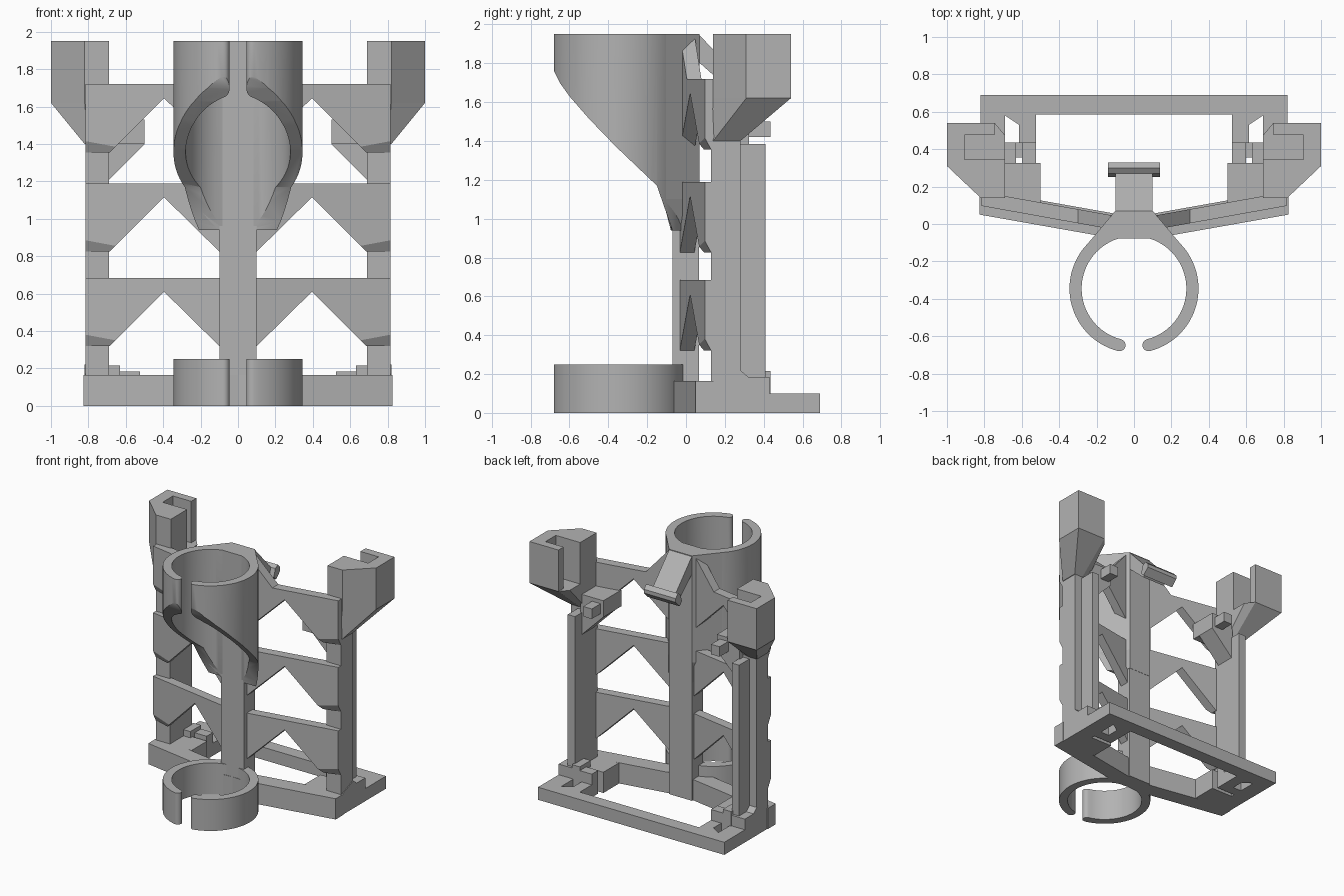
import bpy, bmesh, math
from mathutils import Vector

cube = bpy.data.objects.get("Cube")
if cube:
    bpy.data.objects.remove(cube, do_unlink=True)

grey = bpy.data.materials.new("plain_grey")
grey.use_nodes = True
grey.diffuse_color = (0.45, 0.45, 0.45, 1)
grey.node_tree.nodes["Principled BSDF"].inputs["Base Color"].default_value = grey.diffuse_color


def finish(name, bm, mirror=False):
    bmesh.ops.recalc_face_normals(bm, faces=bm.faces)
    mesh = bpy.data.meshes.new(name)
    bm.to_mesh(mesh)
    bm.free()
    mesh.materials.append(grey)
    obj = bpy.data.objects.new(name, mesh)
    bpy.context.collection.objects.link(obj)
    if mirror:
        mod = obj.modifiers.new("Mirror", "MIRROR")
        mod.use_mirror_merge = False
    return obj


def loft(rings):
    """Skin closed rings of equal length and cap both ends."""
    bm = bmesh.new()
    rows = [[bm.verts.new(p) for p in ring] for ring in rings]
    n = len(rows[0])
    for a, b in zip(rows, rows[1:]):
        for i in range(n):
            j = (i + 1) % n
            bm.faces.new((a[i], a[j], b[j], b[i]))
    bm.faces.new(rows[0])
    bm.faces.new(rows[-1])
    return bm


def prism(pts, axis, lo, hi):
    place = {"x": lambda a, b, h: (h, a, b),
             "y": lambda a, b, h: (a, h, b),
             "z": lambda a, b, h: (a, b, h)}[axis]
    return loft([[place(a, b, h) for a, b in pts] for h in (lo, hi)])


def box(name, x, y, z, mirror=False):
    pts = [(x[0], y[0]), (x[1], y[0]), (x[1], y[1]), (x[0], y[1])]
    return finish(name, prism(pts, "z", *z), mirror)


def smooth(obj):
    bpy.ops.object.select_all(action="DESELECT")
    obj.select_set(True)
    bpy.context.view_layer.objects.active = obj
    bpy.ops.object.shade_smooth_by_angle(angle=math.radians(30))


# Split ring outline with rounded ends, gap facing the front
CY, OUTER, INNER = -0.345, 0.345, 0.28


def split_ring(lo, hi):
    mid, half = (OUTER + INNER) / 2, (OUTER - INNER) / 2
    gap = math.asin((0.045 + half) / mid)
    start, sweep, n = -math.pi / 2 + gap, 2 * math.pi - 2 * gap, 72

    def arc(r, k):
        a = start + sweep * k / n
        return (r * math.cos(a), CY + r * math.sin(a))

    def tip(a, side):
        cx, cy = mid * math.cos(a), CY + mid * math.sin(a)
        turn = [a + side * math.pi * k / 8 for k in range(1, 8)]
        return [(cx + half * math.cos(t), cy + half * math.sin(t)) for t in turn]

    pts = [arc(OUTER, k) for k in range(n + 1)]
    pts += tip(start + sweep, 1)
    pts += [arc(INNER, k) for k in range(n, -1, -1)]
    pts += reversed(tip(start, -1))
    return prism(pts, "z", lo, hi)


smooth(finish("lower_ring", split_ring(0, 0.25)))

# Upper sleeve, its underside cut away on a slant
sleeve = finish("upper_sleeve", split_ring(0.94, 1.95))
slant = [(-0.8, 0.85), (-0.04, 0.85), (-0.07, 0.94), (-0.15, 1.17), (-0.36, 1.37),
         (-0.5, 1.515), (-0.6, 1.63), (-0.65, 1.70), (-0.69, 1.78), (-0.8, 1.8)]
cutter = finish("sleeve_cutter", prism(slant, "x", -0.5, 0.5))
cutter.hide_render = True
cut = sleeve.modifiers.new("Slant", "BOOLEAN")
cut.operation, cut.object = "DIFFERENCE", cutter
bpy.context.view_layer.objects.active = sleeve
bpy.ops.object.modifier_apply(modifier=cut.name)
bpy.data.objects.remove(cutter, do_unlink=True)
smooth(sleeve)

# Centre post and flared neck carrying the sleeve
box("centre_post", (-0.1, 0.1), (-0.07, 0.068), (0, 1.1))


def neck_ring(x, y, z):
    half = [(0.1, 0.07), (x, y), (0.1, -0.078)]
    return [(a, b, z) for a, b in half] + [(-a, b, z) for a, b in reversed(half)]


finish("neck", loft([neck_ring(0.11, -0.06, 0.94), neck_ring(0.26, -0.12, 1.1),
                     neck_ring(0.26, -0.12, 1.95)]))

# Sloping rear tab with cross lip
finish("rear_tab", prism([(0, 1.95), (0.065, 1.95), (0.29, 1.71), (0.23, 1.66), (0.05, 1.82)],
                         "x", -0.1, 0.1))
finish("tab_lip", prism([(0.25, 1.67), (0.28, 1.64), (0.33, 1.69), (0.33, 1.72),
                         (0.3, 1.75), (0.27, 1.73)], "x", -0.14, 0.14))

# Three tiers of swept truss arms
for tier, top in enumerate((0.685, 1.19, 1.72)):
    pts = [(0.05, top), (0.815, top), (0.815, top - 0.365), (0.685, top - 0.365),
           (0.395, top - 0.075), (0.1, top - 0.365), (0.05, top - 0.365)]
    if tier == 2:
        pts[0:1] = [(0.05, 1.95), (0.1, 1.95), (0.3, top)]
    bm = prism(pts, "y", -0.05, 0.025)
    for v in bm.verts:
        v.co.y += 0.18 * v.co.x
    # Chamfer under the outer front corner
    a, b, c = (Vector(p) for p in ((0.815, 0.097, top - 0.305), (0.625, 0.0625, top - 0.34),
                                   (0.815, 0.13, top - 0.365)))
    normal = (b - a).cross(c - a)
    if normal.z > 0:
        normal.negate()
    geom = bm.verts[:] + bm.edges[:] + bm.faces[:]
    bmesh.ops.bisect_plane(bm, geom=geom, plane_co=a, plane_no=normal, clear_outer=True)
    bmesh.ops.holes_fill(bm, edges=[e for e in bm.edges if e.is_boundary])
    finish("truss_arm_%d" % (tier + 1), bm, True)

# Side columns with rear guide fins
box("side_column", (0.69, 0.815), (0.13, 0.28), (0, 1.42), True)
finish("guide_fin", prism([(0.27, 0.15), (0.41, 0.15), (0.41, 1.385), (0.27, 1.385)],
                          "x", 0.69, 0.755), True)

# Slotted blocks on top of the columns
outer = [(0.69, 0.14), (0.82, 0.14), (1.0, 0.31), (1.0, 0.54), (0.745, 0.54), (0.69, 0.475)]
foot = [(0.69, 0.13), (0.8, 0.13), (0.82, 0.14), (0.82, 0.28), (0.745, 0.28), (0.69, 0.27)]
finish("block_flare", loft([[(x, y, 1.4) for x, y in foot],
                            [(x, y, 1.62) for x, y in outer]]), True)
slotted = outer[:5] + [(0.745, 0.475), (0.905, 0.475), (0.905, 0.345), (0.69, 0.345)]
finish("slotted_block", prism(slotted, "z", 1.62, 1.95), True)

# Inner brackets behind the top tier
finish("upper_bracket", prism([(0.5, 1.53), (0.7, 1.53), (0.7, 1.2), (0.5, 1.4)],
                              "y", 0.17, 0.325), True)
box("upper_bracket_web", (0.5, 0.69), (0.1, 0.18), (1.4, 1.53), True)
box("upper_clip", (0.525, 0.6), (0.32, 0.435), (1.42, 1.5), True)

# Base frame
finish("base_arm", prism([(0, -0.07), (0.1, -0.078), (0.825, 0.05), (0.825, 0.15),
                          (0.69, 0.16), (0.1, 0.055), (0, 0.055)], "z", 0, 0.165), True)
finish("base_side", prism([(0.1, 0), (0.69, 0), (0.69, 0.1), (0.43, 0.1), (0.43, 0.185),
                           (0.32, 0.185), (0.28, 0.22), (0.14, 0.165), (0.1, 0.165)],
                          "x", 0.69, 0.82), True)
box("base_back_bar", (-0.82, 0.82), (0.585, 0.69), (0, 0.1))
box("base_inner_rail", (0.525, 0.615), (0.43, 0.6), (0, 0.1), True)
finish("base_corner_brace", prism([(0.6, 0.52), (0.75, 0.62), (0.6, 0.62)], "z", 0, 0.1), True)

# Low pads and clips on the base
box("base_pad", (0.5, 0.7), (0.13, 0.325), (0, 0.165), True)
box("base_clip", (0.525, 0.7), (0.355, 0.435), (0, 0.185), True)
box("base_clip_step", (0.63, 0.7), (0.3, 0.435), (0.1, 0.215), True)
